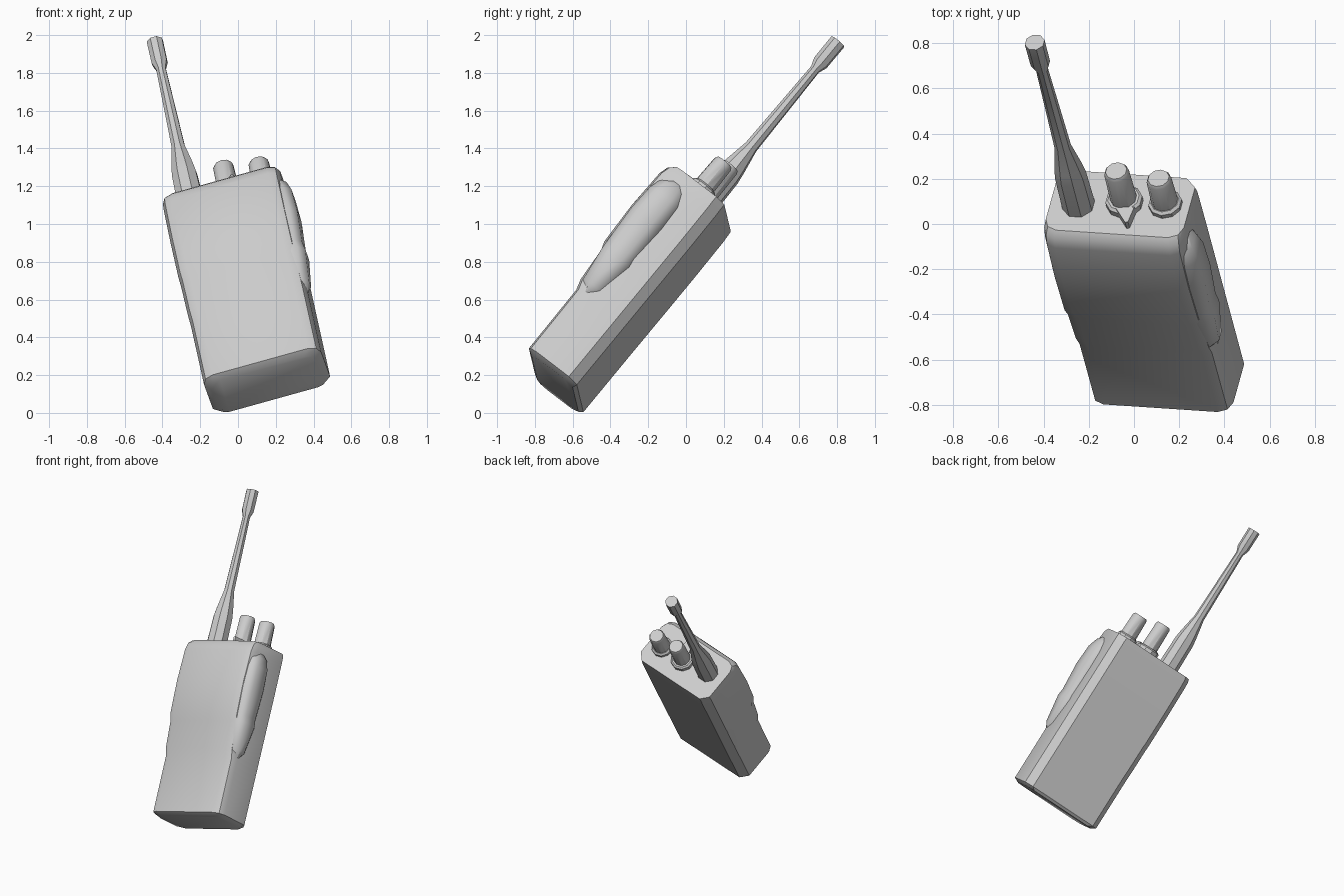
import bpy, bmesh, math
from mathutils import Matrix, Vector

if "Cube" in bpy.data.objects:
    bpy.data.objects.remove(bpy.data.objects["Cube"])

# Tilted frame of the handset: right, back and up directions
w = Vector((-0.169, 0.627, 0.760)).normalized()
u = Vector((0.962, -0.064, 0.267))
u = (u - w * u.dot(w)).normalized()
v = w.cross(u)
TILT = Matrix((u, v, w)).transposed().to_4x4()

grey = bpy.data.materials.new("grey plastic")
grey.diffuse_color = (0.6, 0.6, 0.6, 1)
grey.use_nodes = True
grey.node_tree.nodes["Principled BSDF"].inputs["Base Color"].default_value = grey.diffuse_color


def loft(name, rings, angle=35):
    """Skin a closed solid over rings of equal point count."""
    bm = bmesh.new()
    loops = [[bm.verts.new(p) for p in ring] for ring in rings]
    n = len(loops[0])
    for lo, hi in zip(loops, loops[1:]):
        for i in range(n):
            j = (i + 1) % n
            bm.faces.new((lo[i], lo[j], hi[j], hi[i]))
    bm.faces.new(loops[0][::-1])
    bm.faces.new(loops[-1])
    bmesh.ops.recalc_face_normals(bm, faces=bm.faces)
    me = bpy.data.meshes.new(name)
    bm.to_mesh(me)
    bm.free()
    for p in me.polygons:
        p.use_smooth = True
    me.set_sharp_from_angle(angle=math.radians(angle))
    me.materials.append(grey)
    ob = bpy.data.objects.new(name, me)
    bpy.context.collection.objects.link(ob)
    ob.matrix_world = TILT
    return ob


def turned(name, x, y, profile, sides):
    """Solid of revolution along the handset's long axis."""
    rings = []
    for z, r in profile:
        rings.append([(x + r * math.cos(2 * math.pi * (i + .5) / sides),
                       y + r * math.sin(2 * math.pi * (i + .5) / sides), z)
                      for i in range(sides)])
    return loft(name, rings)


def body_ring(z, front, back, x0, x1, cf, cb):
    """Rounded rectangle with front corner cf and back corner cb."""
    k = 0.3
    return [(x0 + cf, front, z), (x1 - cf, front, z),
            (x1 - cf * k, front + cf * k, z), (x1, front + cf, z),
            (x1, back - cb, z), (x1 - cb, back, z),
            (x0 + cb, back, z), (x0, back - cb, z),
            (x0, front + cf, z), (x0 + cf * k, front + cf * k, z)]


# Main case: the front swells in two soft steps, then rolls over at the top
case = [(-0.345, -0.735, -0.455, -0.055, 0.53, 0.06, 0.05),
        (-0.325, -0.768, -0.440, -0.085, 0.56, 0.06, 0.05),
        (0.08, -0.772, -0.440, -0.085, 0.56, 0.06, 0.05),
        (0.14, -0.790, -0.440, -0.087, 0.56, 0.06, 0.05),
        (0.33, -0.805, -0.440, -0.088, 0.56, 0.06, 0.05),
        (0.38, -0.822, -0.440, -0.090, 0.56, 0.06, 0.05),
        (0.62, -0.832, -0.440, -0.090, 0.56, 0.06, 0.05),
        (0.85, -0.826, -0.442, -0.088, 0.56, 0.06, 0.05),
        (0.90, -0.812, -0.444, -0.086, 0.56, 0.06, 0.05),
        (0.926, -0.785, -0.445, -0.080, 0.555, 0.06, 0.05)]
loft("case", [body_ring(*row) for row in case])

# Raised side grip with the talk button, on the right
grip = []
for z, out, y0, y1 in [(0.08, 0.555, -0.73, -0.66), (0.14, 0.580, -0.77, -0.63),
                       (0.34, 0.600, -0.795, -0.61), (0.39, 0.592, -0.80, -0.61),
                       (0.60, 0.604, -0.81, -0.61), (0.75, 0.598, -0.805, -0.61),
                       (0.82, 0.580, -0.79, -0.62), (0.86, 0.555, -0.76, -0.64)]:
    grip.append([(0.50, y0, z), (out - 0.035, y0, z), (out, y0 + 0.04, z),
                 (out, y1 - 0.05, z), (out - 0.045, y1, z), (0.50, y1, z)])
loft("side_grip", grip, 50)

# Antenna: thick sleeve, slim rod, wider tip
turned("antenna", 0.05, -0.635,
       [(0.91, 0.074), (1.14, 0.070), (1.20, 0.062), (1.34, 0.037),
        (1.88, 0.027), (1.925, 0.044), (2.073, 0.045)], 8)

# Two control knobs, each on a collar
for name, x, y, top, collar, lift in (("selector", 0.258, -0.61, 1.157, 0.083, 0.965),
                                      ("volume", 0.445, -0.605, 1.118, 0.075, 0.957)):
    turned(name + "_collar", x, y,
           [(0.91, collar), (lift - 0.01, collar), (lift, collar - 0.012)], 10)
    turned(name + "_knob", x, y,
           [(0.93, 0.060), (top - 0.015, 0.056), (top, 0.048)], 10)

# Pointer on the selector collar
loft("selector_pointer",
     [[(0.235, -0.67, z), (0.298, -0.75, z), (0.310, -0.745, z), (0.320, -0.66, z)]
      for z in (0.925, 0.970)])
